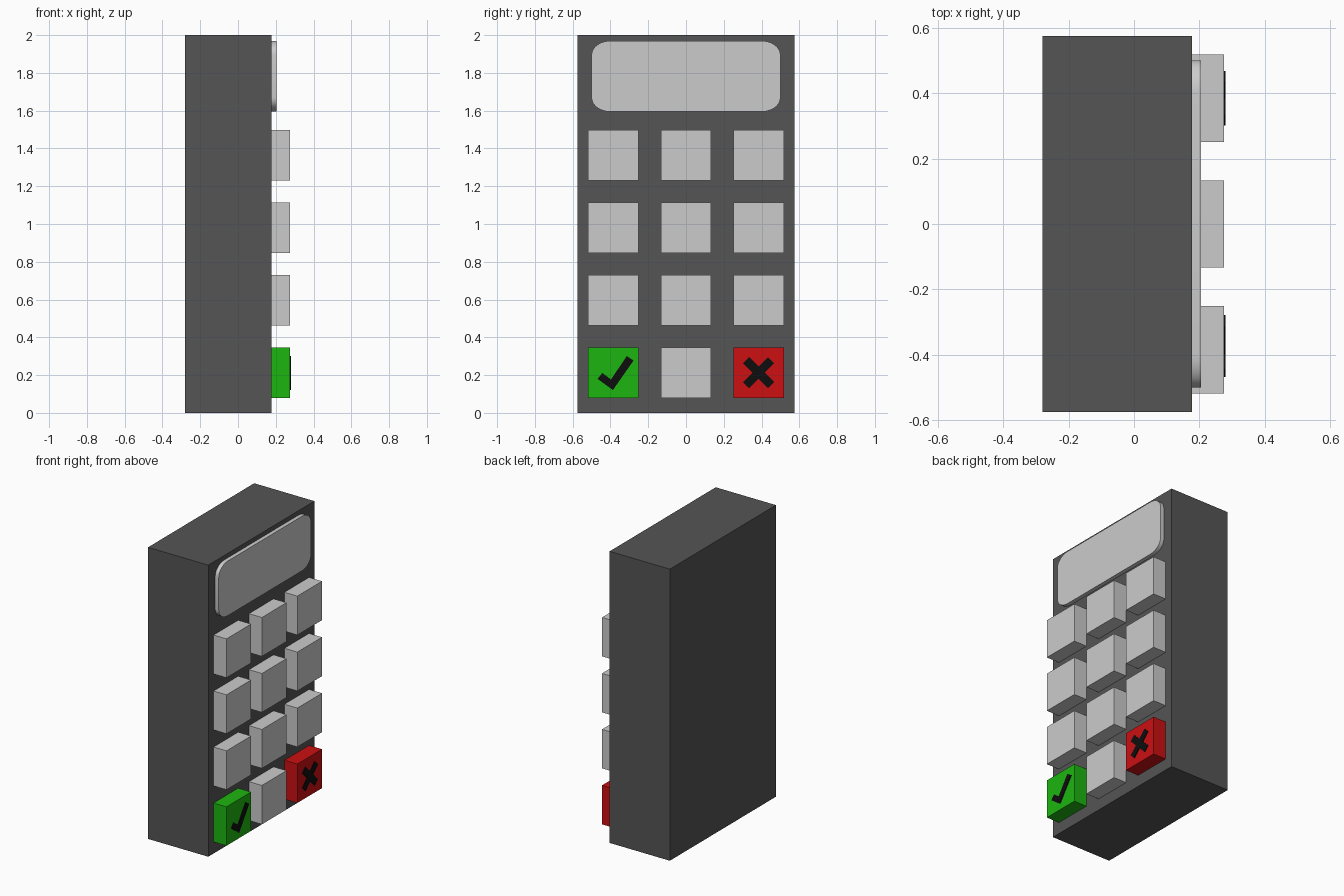
import bpy, bmesh, math

if "Cube" in bpy.data.objects:
    bpy.data.objects.remove(bpy.data.objects["Cube"])


def material(name, rgb):
    m = bpy.data.materials.new(name)
    m.diffuse_color = (*rgb, 1)
    m.use_nodes = True
    m.node_tree.nodes["Principled BSDF"].inputs["Base Color"].default_value = m.diffuse_color
    return m


dark = material("dark_grey", (0.09, 0.09, 0.09))
green = material("green", (0.012, 0.46, 0.005))
red = material("red", (0.6, 0.005, 0.006))
black = material("black", (0.004, 0.004, 0.004))


def prism(name, outline, x0, x1, mat=None):
    """Extrude a (y, z) outline along x."""
    bm = bmesh.new()
    face = bm.faces.new([bm.verts.new((x0, y, z)) for y, z in outline])
    ext = bmesh.ops.extrude_face_region(bm, geom=[face], use_keep_orig=True)
    for v in ext["geom"]:
        if isinstance(v, bmesh.types.BMVert):
            v.co.x = x1
    bmesh.ops.recalc_face_normals(bm, faces=bm.faces)
    mesh = bpy.data.meshes.new(name)
    bm.to_mesh(mesh)
    bm.free()
    obj = bpy.data.objects.new(name, mesh)
    bpy.context.collection.objects.link(obj)
    if mat:
        mesh.materials.append(mat)
    return obj


def rect(cy, cz, w, h):
    return [(cy + sy * w / 2, cz + sz * h / 2)
            for sy, sz in ((-1, -1), (1, -1), (1, 1), (-1, 1))]


def rounded_rect(cy, cz, w, h, ry, rz, steps=8):
    pts = []
    for k, (sy, sz) in enumerate(((1, 1), (-1, 1), (-1, -1), (1, -1))):
        for i in range(steps + 1):
            a = math.pi / 2 * (k + i / steps)
            pts.append((cy + sy * (w / 2 - ry) + ry * math.cos(a),
                        cz + sz * (h / 2 - rz) + rz * math.sin(a)))
    return pts


# Main case
FRONT = 0.177
prism("body", rect(0, 1, 1.15, 2), -0.28, FRONT, dark)

# Display with rounded corners
screen = prism("screen", rounded_rect(0, 1.782, 1.0, 0.375, 0.1, 0.075),
               FRONT - 0.02, 0.204)
bpy.context.view_layer.objects.active = screen
screen.select_set(True)
bpy.ops.object.shade_smooth_by_angle(angle=math.radians(30))

# Keypad: 3 columns by 4 rows, coloured keys in the bottom corners
PITCH, SIZE, Z0 = 0.384, 0.267, 0.213
for row in range(4):
    for col in range(3):
        name, mat = f"key_{row}_{col}", None
        if row == 0 and col == 0:
            name, mat = "confirm_key", green
        elif row == 0 and col == 2:
            name, mat = "cancel_key", red
        prism(name, rect((col - 1) * PITCH, Z0 + row * PITCH, SIZE, SIZE),
              FRONT - 0.02, 0.275, mat)

# Tick mark on the confirm key
tick = [(-0.468, 0.18), (-0.443, 0.211), (-0.397, 0.177),
        (-0.313, 0.301), (-0.278, 0.277), (-0.387, 0.121)]
prism("tick_mark", tick, 0.27, 0.28, black)

# Cross mark on the cancel key: a plus outline turned 45 degrees
L, W = 0.094, 0.023
cross = []
for k in range(4):
    a = math.radians(45 + 90 * k)
    c, s = math.cos(a), math.sin(a)
    for u, v in ((L, -W), (L, W), (W, W)):
        cross.append((PITCH + u * c - v * s, Z0 + u * s + v * c))
prism("cross_mark", cross, 0.27, 0.28, black)
